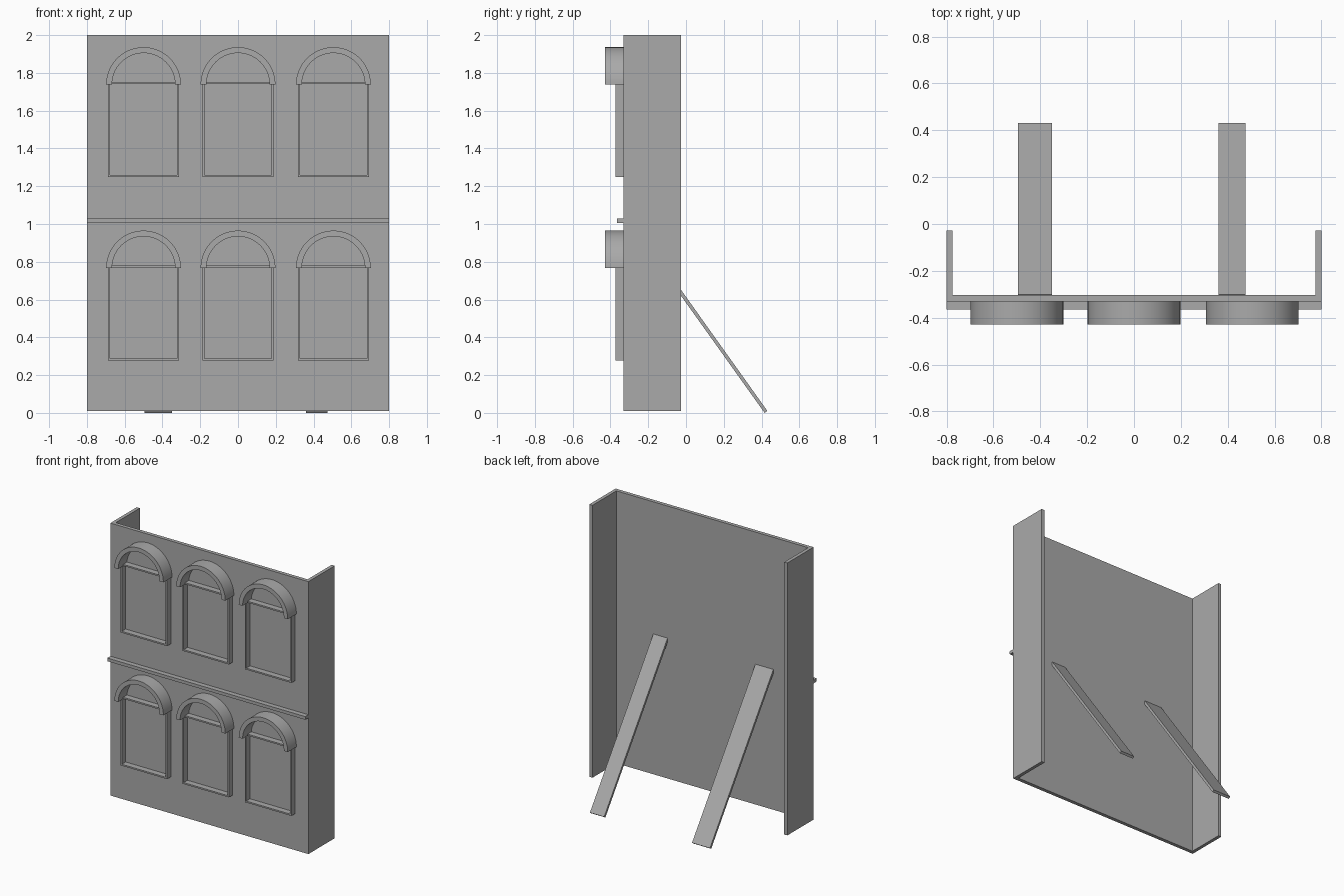
import bpy, bmesh, math
from mathutils import Matrix

cube = bpy.data.objects.get("Cube")
if cube:
    bpy.data.objects.remove(cube, do_unlink=True)

grey = bpy.data.materials.new("plain grey")
grey.use_nodes = True
grey.diffuse_color = (0.4, 0.4, 0.4, 1)
grey.node_tree.nodes["Principled BSDF"].inputs["Base Color"].default_value = (0.4, 0.4, 0.4, 1)


def finish(name, bm):
    bmesh.ops.recalc_face_normals(bm, faces=bm.faces)
    mesh = bpy.data.meshes.new(name)
    bm.to_mesh(mesh)
    bm.free()
    mesh.materials.append(grey)
    obj = bpy.data.objects.new(name, mesh)
    bpy.context.collection.objects.link(obj)
    return obj


def box(name, x, y, z):
    """Box from three (min, max) ranges."""
    bm = bmesh.new()
    bmesh.ops.create_cube(bm, size=1)
    size = [r[1] - r[0] for r in (x, y, z)]
    mid = [(r[0] + r[1]) / 2 for r in (x, y, z)]
    bm.transform(Matrix.Translation(mid) @ Matrix.Diagonal((*size, 1)))
    return finish(name, bm)


def extrude_outline(name, loops, front, back):
    """Strip between two matching (x, z) outlines, given depth along y."""
    outer, inner, closed = loops
    bm = bmesh.new()
    rings = [[bm.verts.new((x, y, z)) for x, z in loop]
             for loop, y in ((outer, front), (inner, front), (inner, back), (outer, back))]
    n = len(outer)
    for i in range(n if closed else n - 1):
        j = (i + 1) % n
        for a, b in zip(rings, rings[1:] + rings[:1]):
            bm.faces.new((a[i], a[j], b[j], b[i]))
    if not closed:
        for end in (0, -1):
            bm.faces.new([ring[end] for ring in rings])
    return finish(name, bm)


WALL_FRONT, WALL_BACK = -0.33, -0.303

# Facade wall, side returns and the ledge between storeys
box("facade_wall", (-0.8, 0.8), (WALL_FRONT, WALL_BACK), (0.01, 2))
box("left_side_wall", (0.775, 0.8), (WALL_BACK, -0.027), (0.01, 2))
box("right_side_wall", (-0.8, -0.775), (WALL_BACK, -0.027), (0.01, 2))
box("storey_ledge", (-0.8, 0.8), (-0.366, WALL_FRONT), (1.005, 1.028))


def window(label, cx, sill):
    # Thin rectangular frame
    def rect(inset):
        w, low, high = 0.188 - inset, sill + inset, sill + 0.503 - inset
        return [(cx - w, low), (cx + w, low), (cx + w, high), (cx - w, high)]
    extrude_outline(label + "_window_frame", (rect(0), rect(0.011), True), -0.374, WALL_FRONT)

    # Projecting half-round hood
    def arc(radius):
        return [(cx + radius * math.cos(math.pi * i / 40),
                 sill + 0.49 + radius * math.sin(math.pi * i / 40)) for i in range(41)]
    hood = extrude_outline(label + "_window_hood", (arc(0.198), arc(0.167), False), -0.43, WALL_FRONT)
    bpy.ops.object.select_all(action='DESELECT')
    hood.select_set(True)
    bpy.context.view_layer.objects.active = hood
    bpy.ops.object.shade_smooth_by_angle(angle=math.radians(30))


for storey, sill in (("lower", 0.277), ("upper", 1.248)):
    for side, cx in (("right", -0.5), ("middle", 0), ("left", 0.505)):
        window(storey + "_" + side, cx, sill)

# Slanted rear braces, tilted about the foot
for side, x in (("right", (-0.495, -0.35)), ("left", (0.36, 0.475))):
    brace = box(side + "_rear_brace", x, (0, 0.018), (0, 1.26))
    brace.data.transform(Matrix.Translation((0, 0.416, 0)) @ Matrix.Rotation(math.radians(35.5), 4, 'X'))
